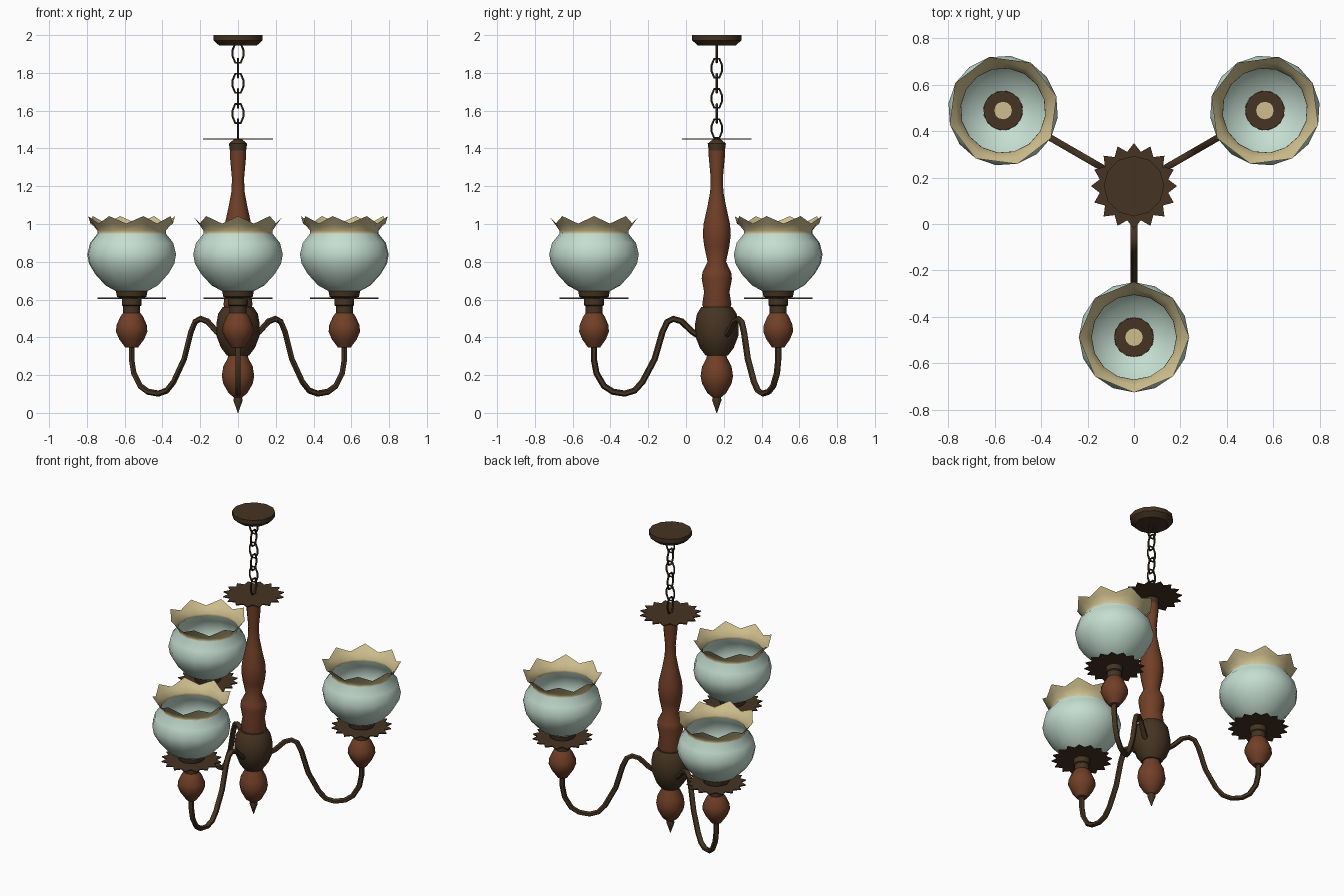
import bpy, bmesh, math
from mathutils import Vector, Matrix

if "Cube" in bpy.data.objects:
    bpy.data.objects.remove(bpy.data.objects["Cube"])

CY = 0.163          # y of the central axis
ARM = 0.65          # distance of each lamp from the axis


def material(name, rgb):
    m = bpy.data.materials.new(name)
    m.diffuse_color = (*rgb, 1)
    m.use_nodes = True
    m.node_tree.nodes["Principled BSDF"].inputs["Base Color"].default_value = m.diffuse_color
    return m


BRONZE = material("dark bronze", (0.060, 0.034, 0.016))
CHAIN = material("chain iron", (0.040, 0.026, 0.014))
WOOD = material("red wood", (0.165, 0.050, 0.020))
GLASS = material("pale green glass", (0.56, 0.73, 0.64))
CREAM = material("cream glass", (0.62, 0.52, 0.27))


def make(name, bm, mats, angle=40):
    bmesh.ops.recalc_face_normals(bm, faces=bm.faces)
    me = bpy.data.meshes.new(name)
    bm.to_mesh(me)
    bm.free()
    for m in mats:
        me.materials.append(m)
    ob = bpy.data.objects.new(name, me)
    bpy.context.collection.objects.link(ob)
    bpy.ops.object.select_all(action='DESELECT')
    ob.select_set(True)
    bpy.context.view_layer.objects.active = ob
    bpy.ops.object.shade_smooth_by_angle(angle=math.radians(angle))
    return ob


def bridge(bm, a, b):
    n = len(a)
    return [bm.faces.new((a[i], a[(i + 1) % n], b[(i + 1) % n], b[i])) for i in range(n)]


def lathe(name, profile, mat, at, n=12):
    """Closed turned part from (radius, z) pairs."""
    bm = bmesh.new()
    rings = [[bm.verts.new((at[0] + r * math.cos(math.tau * i / n),
                            at[1] + r * math.sin(math.tau * i / n), z)) for i in range(n)]
             for r, z in profile]
    for a, b in zip(rings, rings[1:]):
        bridge(bm, a, b)
    bm.faces.new(rings[0])
    bm.faces.new(rings[-1])
    return make(name, bm, [mat])


def tube(name, pts, radius, mat, n=6, closed=False, side=Vector((0, 1, 0))):
    """Tube along a planar path; side is the normal of that plane."""
    bm = bmesh.new()
    rings, m = [], len(pts)
    for k, p in enumerate(pts):
        nxt = pts[(k + 1) % m] if closed else pts[min(k + 1, m - 1)]
        prv = pts[k - 1] if closed else pts[max(k - 1, 0)]
        u = (nxt - prv).normalized().cross(side)
        rings.append([bm.verts.new(p + radius * (u * math.cos(math.tau * i / n)
                                                 + side * math.sin(math.tau * i / n)))
                      for i in range(n)])
    for a, b in zip(rings, rings[1:]):
        bridge(bm, a, b)
    if closed:
        bridge(bm, rings[-1], rings[0])
    else:
        bm.faces.new(rings[0])
        bm.faces.new(rings[-1])
    return make(name, bm, [mat], 60)


def leaf_plate(name, at, z, points=16, outer=0.185, inner=0.15):
    """Thin flat plate with a jagged leafy edge."""
    bm = bmesh.new()
    rings = []
    for h in (z - 0.003, z + 0.003):
        ring = []
        for i in range(points * 2):
            r, a = (inner if i % 2 else outer), math.pi * i / points
            ring.append(bm.verts.new((at[0] + r * math.cos(a), at[1] + r * math.sin(a), h)))
        rings.append(ring)
        bm.faces.new(ring)
    bridge(bm, *rings)
    make(name, bm, [BRONZE], 30)


def shade(name, at, turn, n=16):
    """Round glass bowl with a flared, eight-pointed cream rim."""
    # radius, z, and how far the points rise above the valleys
    profile = [(0.085, 0.645, 0), (0.14, 0.675, 0), (0.195, 0.735, 0), (0.228, 0.79, 0),
               (0.237, 0.84, 0), (0.222, 0.90, 0), (0.182, 0.95, 0), (0.183, 0.965, 0),
               (0.205, 0.995, 0.006), (0.229, 1.022, 0.02)]
    bm = bmesh.new()
    rings = []
    for r, z, wave in profile:
        ring = []
        for i in range(n):
            s, a = (-1 if i % 2 else 1), turn + math.tau * i / n
            rr = r + s * wave * 0.45
            ring.append(bm.verts.new((at[0] + rr * math.cos(a), at[1] + rr * math.sin(a),
                                      z + s * wave)))
        rings.append(ring)
    for k in range(len(rings) - 1):
        for f in bridge(bm, rings[k], rings[k + 1]):
            f.material_index = 1 if k >= 6 else 0
    make(name, bm, [GLASS, CREAM], 60)


axis = (0, CY)

# Ceiling canopy
lathe("ceiling_canopy", [(0.10, 1.945), (0.13, 1.972), (0.13, 2.0)], BRONZE, axis)

# Chain of alternating links
for k in range(6):
    c = Vector((0, CY, 1.905 - 0.08 * k))
    across, side = ((Vector((1, 0, 0)), Vector((0, 1, 0))) if k % 2 == 0
                    else (Vector((0, 1, 0)), Vector((1, 0, 0))))
    outline = [(0.014, 0.05), (0.029, 0.014), (0.029, -0.014), (0.014, -0.05),
               (-0.014, -0.05), (-0.029, -0.014), (-0.029, 0.014), (-0.014, 0.05)]
    tube(f"chain_link_{k + 1}", [c + across * a + Vector((0, 0, h)) for a, h in outline],
         0.006, CHAIN, 5, True, side)

# Central column, top to bottom
leaf_plate("top_leaf_plate", axis, 1.45)
lathe("column_cap", [(0.043, 1.39), (0.048, 1.425), (0.035, 1.437), (0.02, 1.448)], BRONZE, axis)
lathe("wood_column", [(0.07, 0.55), (0.077, 0.575), (0.067, 0.64), (0.08, 0.71), (0.076, 0.745),
                      (0.049, 0.80), (0.066, 0.88), (0.074, 0.94), (0.07, 1.0), (0.05, 1.09),
                      (0.035, 1.17), (0.032, 1.24), (0.043, 1.36), (0.043, 1.395)], WOOD, axis)
lathe("hub", [(0.06, 0.305), (0.09, 0.345), (0.115, 0.41), (0.115, 0.47), (0.105, 0.525),
              (0.082, 0.56)], BRONZE, axis)
lathe("lower_knob", [(0.02, 0.08), (0.05, 0.105), (0.078, 0.155), (0.086, 0.195), (0.078, 0.245),
                     (0.055, 0.29), (0.05, 0.31)], WOOD, axis)
lathe("bottom_finial", [(0.002, 0.0), (0.01, 0.025), (0.025, 0.068), (0.02, 0.085)], BRONZE, axis)

# Three arms, each with its lamp
arm_path = [(0.09, 0.405), (0.13, 0.43), (0.187, 0.485), (0.23, 0.498), (0.262, 0.482),
            (0.287, 0.43), (0.329, 0.285), (0.393, 0.165), (0.435, 0.118), (0.487, 0.102),
            (0.55, 0.112), (0.597, 0.142), (0.637, 0.21), (0.65, 0.28), (0.65, 0.36)]
for label, deg in (("front", -90), ("right", 30), ("left", 150)):
    t = math.radians(deg)
    out = Vector((math.cos(t), math.sin(t), 0))
    at = (ARM * out.x, CY + ARM * out.y)
    tube(f"{label}_arm", [Vector((0, CY, z)) + out * r for r, z in arm_path], 0.0165, BRONZE,
         6, False, Vector((-out.y, out.x, 0)))
    lathe(f"{label}_lamp_knob", [(0.033, 0.345), (0.066, 0.39), (0.083, 0.43), (0.08, 0.465),
                                 (0.06, 0.51), (0.045, 0.53)], WOOD, at, 10)
    lathe(f"{label}_lamp_neck", [(0.045, 0.51), (0.045, 0.565), (0.052, 0.57), (0.052, 0.605),
                                 (0.078, 0.615), (0.085, 0.652)], BRONZE, at)
    leaf_plate(f"{label}_leaf_plate", at, 0.607, outer=0.182)
    lathe(f"{label}_bulb_socket", [(0.04, 0.65), (0.04, 0.664)], CREAM, at)
    shade(f"{label}_shade", at, t)
